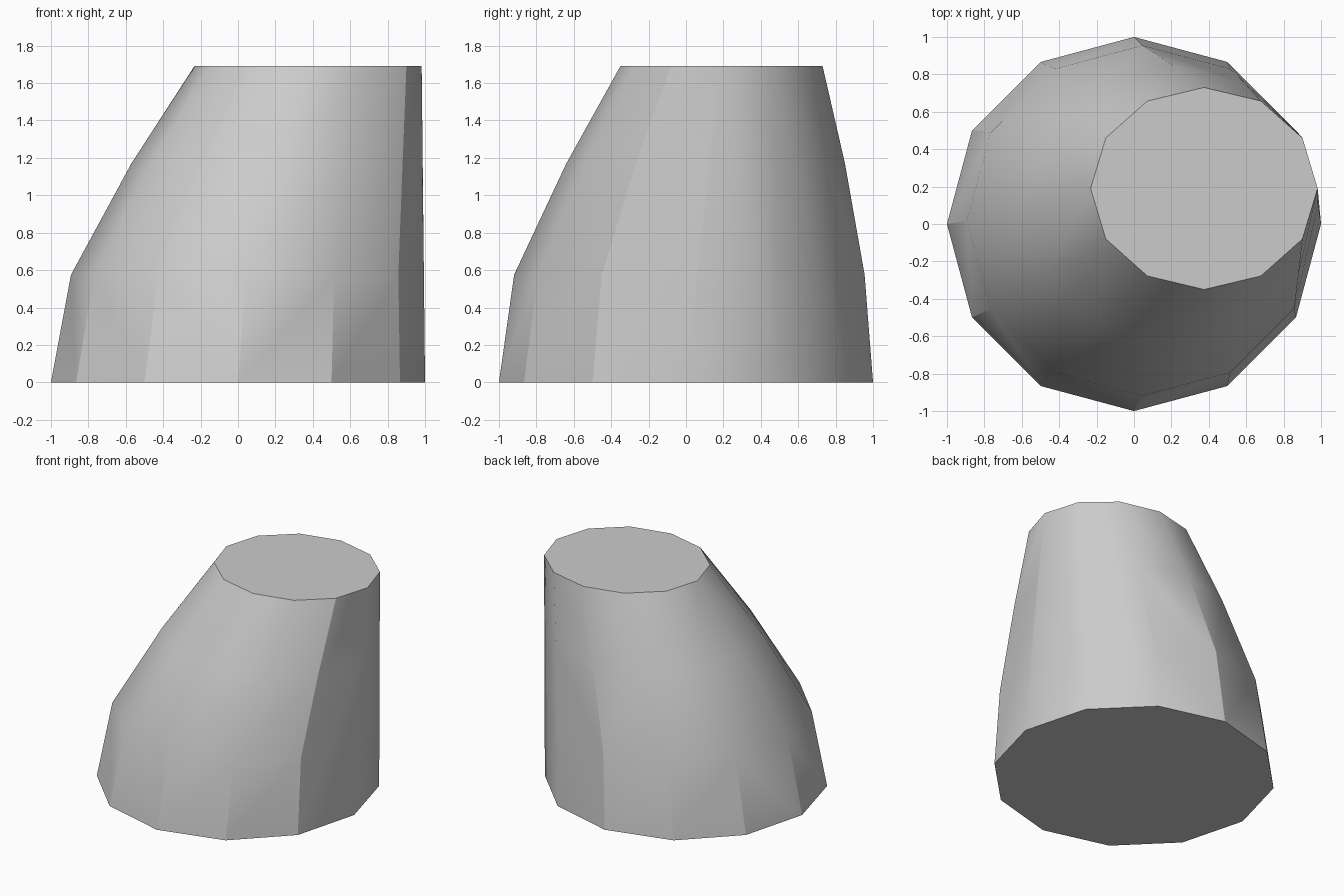
import bpy, bmesh, math

cube = bpy.data.objects.get("Cube")
if cube:
    bpy.data.objects.remove(cube, do_unlink=True)

SIDES = 12
# centre x, centre y, height, radius x, radius y
RINGS = [(0, 0, 0, 1, 1),
         (0.045, 0.018, 0.575, 0.938, 0.937),
         (0.207, 0.105, 1.17, 0.777, 0.745),
         (0.375, 0.19, 1.692, 0.607, 0.54)]

grey = bpy.data.materials.new("plain grey")
grey.use_nodes = True
color = (0.6, 0.6, 0.6, 1)
grey.diffuse_color = color
grey.node_tree.nodes["Principled BSDF"].inputs["Base Color"].default_value = color

# Leaning body: tight skin around the four tapering rings
bm = bmesh.new()
for cx, cy, z, rx, ry in RINGS:
    for i in range(SIDES):
        a = math.tau * i / SIDES
        bm.verts.new((cx + rx * math.cos(a), cy + ry * math.sin(a), z))
hull = bmesh.ops.convex_hull(bm, input=bm.verts[:])
loose = [v for v in bm.verts if not v.link_faces]
bmesh.ops.delete(bm, geom=loose, context='VERTS')

# Merge each flat end into one face
for z in (RINGS[0][2], RINGS[-1][2]):
    cap = [f for f in bm.faces if all(abs(v.co.z - z) < 0.001 for v in f.verts)]
    bmesh.ops.dissolve_faces(bm, faces=cap)
bmesh.ops.recalc_face_normals(bm, faces=bm.faces[:])

mesh = bpy.data.meshes.new("leaning_body")
bm.to_mesh(mesh)
bm.free()
mesh.materials.append(grey)
body = bpy.data.objects.new("leaning_body", mesh)
bpy.context.collection.objects.link(body)

bpy.ops.object.select_all(action='DESELECT')
body.select_set(True)
bpy.context.view_layer.objects.active = body
bpy.ops.object.shade_smooth_by_angle(angle=math.radians(29))
